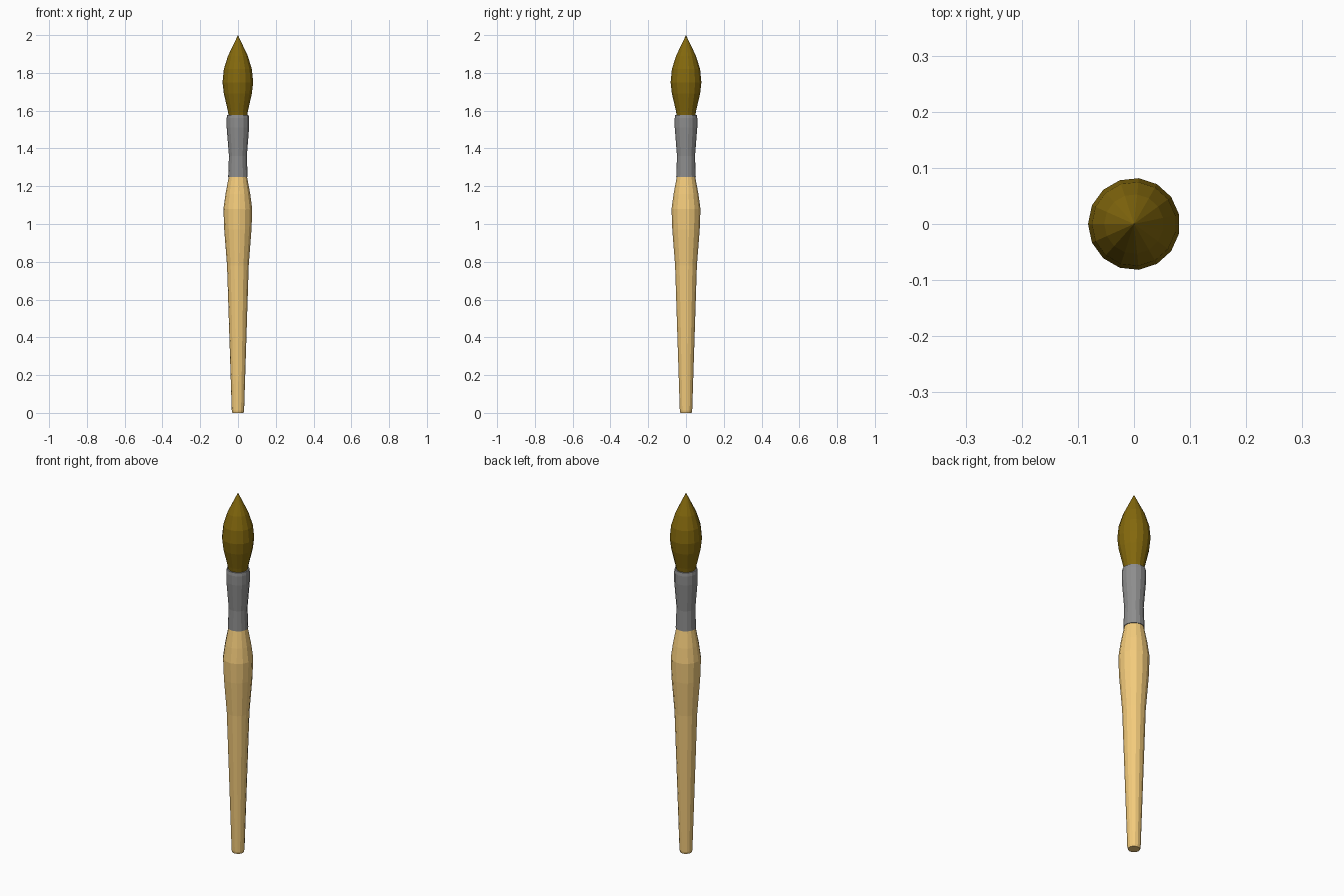
import bpy, bmesh
from math import cos, sin, pi

if "Cube" in bpy.data.objects:
    bpy.data.objects.remove(bpy.data.objects["Cube"])

SIDES = 15


def lathe(name, profile, color=None):
    """Flat-shaded closed revolve of (radius, z) points; radius 0 makes a tip."""
    bm = bmesh.new()
    rings = []
    for r, z in profile:
        if r == 0:
            rings.append([bm.verts.new((0, 0, z))] * SIDES)
        else:
            rings.append([bm.verts.new((r * cos(pi + 2 * pi * i / SIDES),
                                        r * sin(pi + 2 * pi * i / SIDES), z))
                          for i in range(SIDES)])
    for a, b in zip(rings, rings[1:]):
        for i in range(SIDES):
            j = (i + 1) % SIDES
            quad = [a[i], a[j], b[j], b[i]]
            bm.faces.new(list(dict.fromkeys(quad)))
    for ring, (r, z) in ((rings[0], profile[0]), (rings[-1], profile[-1])):
        if r > 0:
            bm.faces.new(ring)
    bmesh.ops.recalc_face_normals(bm, faces=bm.faces[:])
    mesh = bpy.data.meshes.new(name)
    bm.to_mesh(mesh)
    bm.free()
    obj = bpy.data.objects.new(name, mesh)
    bpy.context.collection.objects.link(obj)
    if color:
        mat = bpy.data.materials.new(name + "_colour")
        mat.diffuse_color = (*color, 1)
        mat.use_nodes = True
        mat.node_tree.nodes["Principled BSDF"].inputs["Base Color"].default_value = mat.diffuse_color
        mesh.materials.append(mat)
    return obj


# Wooden handle, swelling below the ferrule
lathe("handle", [(0.03, 0), (0.033, 0.012), (0.058, 0.78), (0.073, 0.97),
                 (0.077, 1.08), (0.066, 1.16), (0.048, 1.255)],
      (0.9, 0.6, 0.2))

# Metal ferrule, pinched in the middle
lathe("ferrule", [(0.052, 1.25), (0.048, 1.36), (0.06, 1.51), (0.06, 1.56),
                  (0.057, 1.578)], (0.27, 0.27, 0.27))

# Pointed bristle head
lathe("bristles", [(0.048, 1.565), (0.054, 1.60), (0.075, 1.69), (0.082, 1.75),
                   (0.075, 1.82), (0.053, 1.89), (0, 2.0)],
      (0.23, 0.14, 0.004))
